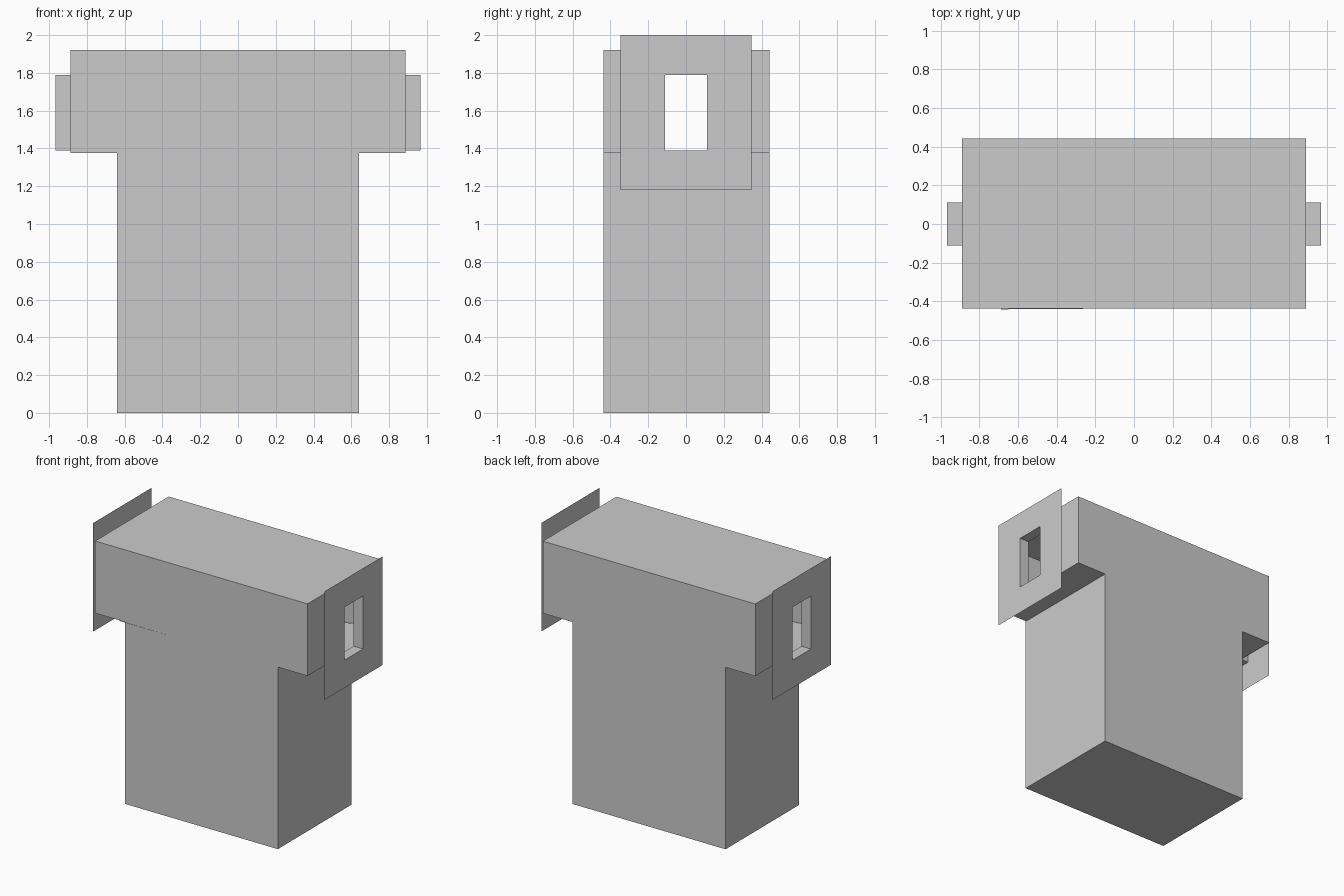
import bpy

if "Cube" in bpy.data.objects:
    bpy.data.objects.remove(bpy.data.objects["Cube"])

Y0, Y1 = -0.438, 0.441            # body depth
HEAD_X, PLATE_X = 0.888, 0.967    # head end and plate positions
HOLE = (-0.11, 0.112, 1.39, 1.79)  # y0, y1, z0, z1 of the square opening


def make_object(name, verts, faces):
    mesh = bpy.data.meshes.new(name)
    mesh.from_pydata(verts, [], faces)
    mesh.validate()
    obj = bpy.data.objects.new(name, mesh)
    bpy.context.collection.objects.link(obj)
    return obj


def rect(x, y0, y1, z0, z1):
    return [(x, y0, z0), (x, y1, z0), (x, y1, z1), (x, y0, z1)]


def band(name, a, b, flip):
    """Four quads joining two rectangles: a flat frame or a square tube."""
    faces = [(i, (i + 1) % 4, (i + 1) % 4 + 4, i + 4) for i in range(4)]
    if flip:
        faces = [f[::-1] for f in faces]
    return make_object(name, a + b, faces)


# Hollow T-shaped body; the two head ends stay open for the framed openings
profile = [(-0.64, 0), (0.64, 0), (0.64, 1.375), (HEAD_X, 1.375),
           (HEAD_X, 1.92), (-HEAD_X, 1.92), (-HEAD_X, 1.375), (-0.64, 1.375)]
n = len(profile)
verts = [(x, Y0, z) for x, z in profile] + [(x, Y1, z) for x, z in profile]
faces = [tuple(range(n)), tuple(range(2 * n - 1, n - 1, -1))]
for i in range(n):
    if i not in (3, 5):
        j = (i + 1) % n
        faces.append((i, i + n, j + n, j))
make_object("body", verts, faces)

# Head ends, short square tubes and thin outer plates
for side, s in (("right", 1), ("left", -1)):
    flip = s < 0
    inner = rect(s * HEAD_X, *HOLE)
    outer = rect(s * PLATE_X, *HOLE)
    band(side + "_head_end", rect(s * HEAD_X, Y0, Y1, 1.375, 1.92), inner, flip)
    band(side + "_tube", inner, outer, not flip)
    band(side + "_plate", rect(s * PLATE_X, -0.348, 0.347, 1.18, 2.0), outer, flip)

# Inner floor sheet dividing head and trunk, very slightly skewed
make_object("inner_floor",
            [(-0.687, -0.441, 1.372), (0.66, -0.432, 1.372),
             (0.66, 0.432, 1.372), (-0.687, 0.432, 1.372)],
            [(0, 1, 2, 3)])
